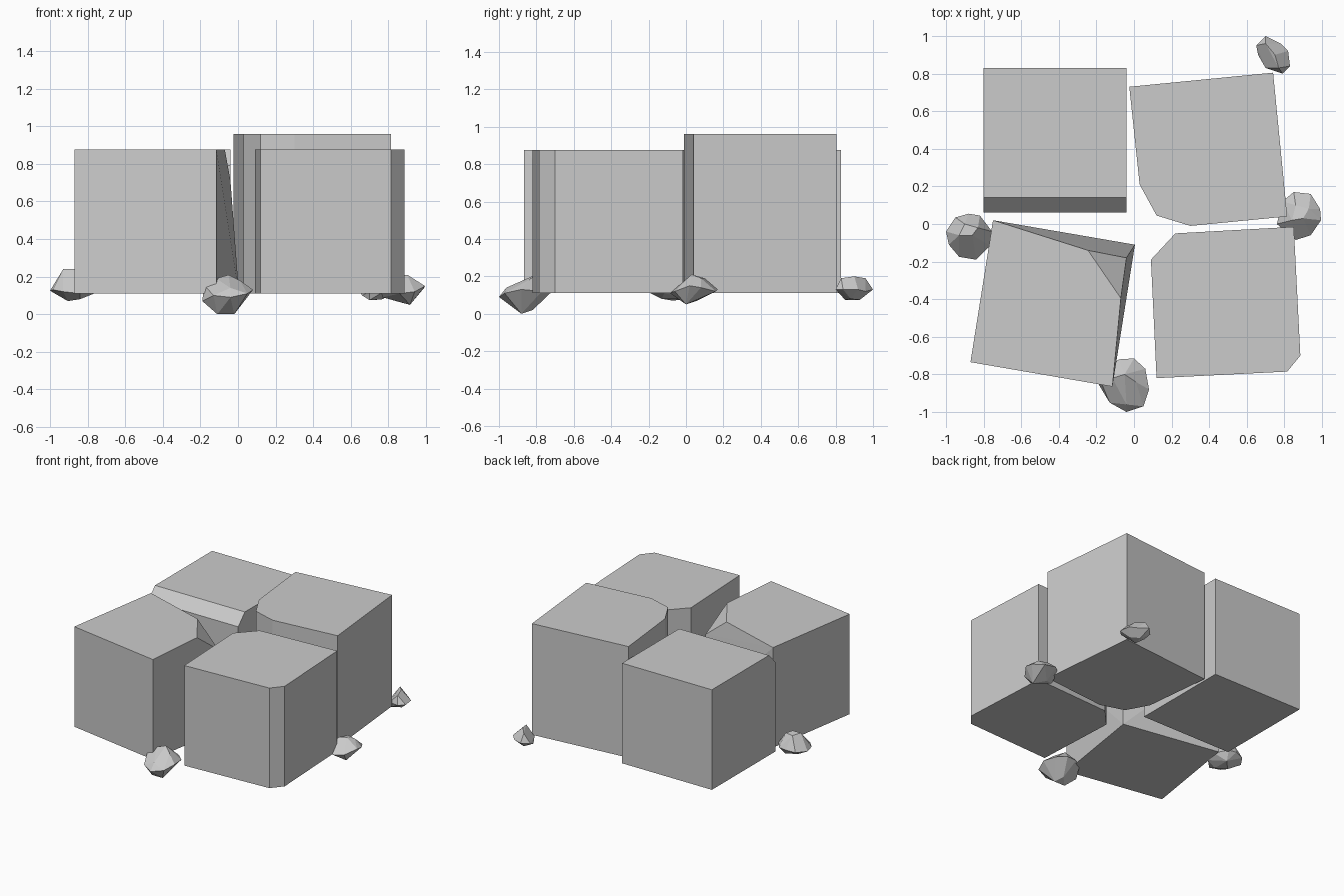
import bpy, bmesh

BASE, TOP, TALL = 0.11, 0.875, 0.96


def finish(name, bm):
    bmesh.ops.recalc_face_normals(bm, faces=bm.faces)
    mesh = bpy.data.meshes.new(name)
    bm.to_mesh(mesh)
    bm.free()
    obj = bpy.data.objects.new(name, mesh)
    bpy.context.collection.objects.link(obj)


def prism(name, outline, z0, z1):
    """Upright block from a plan outline."""
    bm = bmesh.new()
    low = bm.faces.new([bm.verts.new((x, y, z0)) for x, y in outline])
    up = bmesh.ops.extrude_face_region(bm, geom=[low])
    for v in up["geom"]:
        if isinstance(v, bmesh.types.BMVert):
            v.co.z = z1
    if low not in bm.faces[:]:
        bm.faces.new([v for v in bm.verts if abs(v.co.z - z0) < 1e-6])
    finish(name, bm)


def stone(name, *layers):
    """Faceted stone: hull of (z, plan points) layers."""
    bm = bmesh.new()
    for pts in layers:
        for p in pts:
            bm.verts.new(p)
    res = bmesh.ops.convex_hull(bm, input=bm.verts)
    loose = [v for v in bm.verts if not v.link_faces]
    bmesh.ops.delete(bm, geom=loose, context="VERTS")
    bmesh.ops.dissolve_limit(bm, angle_limit=0.15, verts=bm.verts, edges=bm.edges)
    finish(name, bm)


# Back right block, tall, with a two-facet inner corner
prism("block_back_right", [(-0.025, 0.73), (0.03, 0.21), (0.12, 0.045),
      (0.30, -0.01), (0.815, 0.04), (0.74, 0.805)], BASE, TALL)

# Front right block with two chipped upright edges
prism("block_front_right", [(0.12, -0.82), (0.815, -0.785), (0.885, -0.70),
      (0.85, -0.015), (0.22, -0.05), (0.09, -0.19)], BASE, TOP)

# Back left block with its top front edge chamfered
bm = bmesh.new()
profile = [(0.06, BASE), (0.83, BASE), (0.83, TOP), (0.14, TOP), (0.06, TOP - 0.083)]
ends = [[bm.verts.new((x, y, z)) for y, z in profile] for x in (-0.80, -0.04)]
for end in ends:
    bm.faces.new(end)
for i in range(5):
    j = (i + 1) % 5
    bm.faces.new((ends[0][i], ends[0][j], ends[1][j], ends[1][i]))
finish("block_back_left", bm)

# Front left block with a broken inner corner
bm = bmesh.new()
plan = [(-0.87, -0.735), (-0.115, -0.865), (0.005, -0.11), (-0.75, 0.02)]
b = [bm.verts.new((x, y, BASE)) for x, y in plan]
t0, t1, c1, c2, t3 = [bm.verts.new((x, y, TOP)) for x, y in
                      (plan[0], plan[1], (-0.07, -0.395), (-0.245, -0.14), plan[3])]
tip = bm.verts.new((-0.04, -0.18, 0.71))
for f in ([b[0], b[3], b[2], b[1]], [t0, t1, c1, c2, t3], [b[0], b[1], t1, t0],
          [b[3], b[0], t0, t3], [c1, tip, c2],
          [b[1], b[2], t1], [t1, b[2], tip], [t1, tip, c1],
          [b[2], b[3], t3], [b[2], t3, tip], [tip, t3, c2]):
    bm.faces.new(f)
finish("block_front_left", bm)

# Loose stones around the blocks: lower, middle and upper points
stone("stone_left",
      [(-0.905, -0.07, 0.07), (-0.84, -0.13, 0.08), (-0.84, 0.0, 0.08)],
      [(-1.0, -0.04, 0.125), (-0.985, -0.11, 0.13), (-0.93, -0.175, 0.12),
       (-0.84, -0.19, 0.11), (-0.765, -0.115, 0.11), (-0.755, -0.04, 0.13),
       (-0.82, 0.045, 0.14), (-0.88, 0.055, 0.14), (-0.95, 0.035, 0.13)],
      [(-0.93, -0.06, 0.24), (-0.86, -0.06, 0.24), (-0.83, -0.02, 0.23),
       (-0.90, 0.0, 0.235)])

stone("stone_right",
      [(0.915, 0.0, 0.05), (0.84, 0.06, 0.07), (0.77, 0.03, 0.09)],
      [(0.86, -0.085, 0.11), (0.94, -0.06, 0.12), (0.995, 0.02, 0.15),
       (0.99, 0.08, 0.14), (0.94, 0.16, 0.12), (0.85, 0.17, 0.13),
       (0.79, 0.12, 0.13), (0.76, 0.0, 0.12)],
      [(0.90, 0.03, 0.21), (0.86, 0.10, 0.19), (0.93, 0.08, 0.19),
       (0.84, 0.02, 0.20)])

stone("stone_front",
      [(-0.11, -0.88, 0.0), (-0.02, -0.88, 0.0), (-0.05, -0.82, 0.02)],
      [(-0.19, -0.85, 0.07), (-0.18, -0.83, 0.155), (-0.13, -0.95, 0.10),
       (-0.04, -1.0, 0.09), (0.05, -0.97, 0.11), (0.08, -0.88, 0.13),
       (0.06, -0.77, 0.12), (0.0, -0.715, 0.12), (-0.08, -0.72, 0.12),
       (-0.15, -0.77, 0.11), (-0.04, -0.96, 0.14)],
      [(-0.115, -0.82, 0.19), (-0.05, -0.80, 0.21), (0.01, -0.84, 0.18)])

stone("stone_back",
      [(0.70, 0.85, 0.075), (0.72, 0.93, 0.075), (0.77, 0.88, 0.08)],
      [(0.70, 1.0, 0.13), (0.78, 0.96, 0.12), (0.82, 0.92, 0.13),
       (0.83, 0.84, 0.13), (0.79, 0.80, 0.13), (0.70, 0.83, 0.12),
       (0.66, 0.90, 0.10), (0.65, 0.95, 0.12)],
      [(0.70, 0.96, 0.19), (0.75, 0.90, 0.20), (0.77, 0.83, 0.19)])
